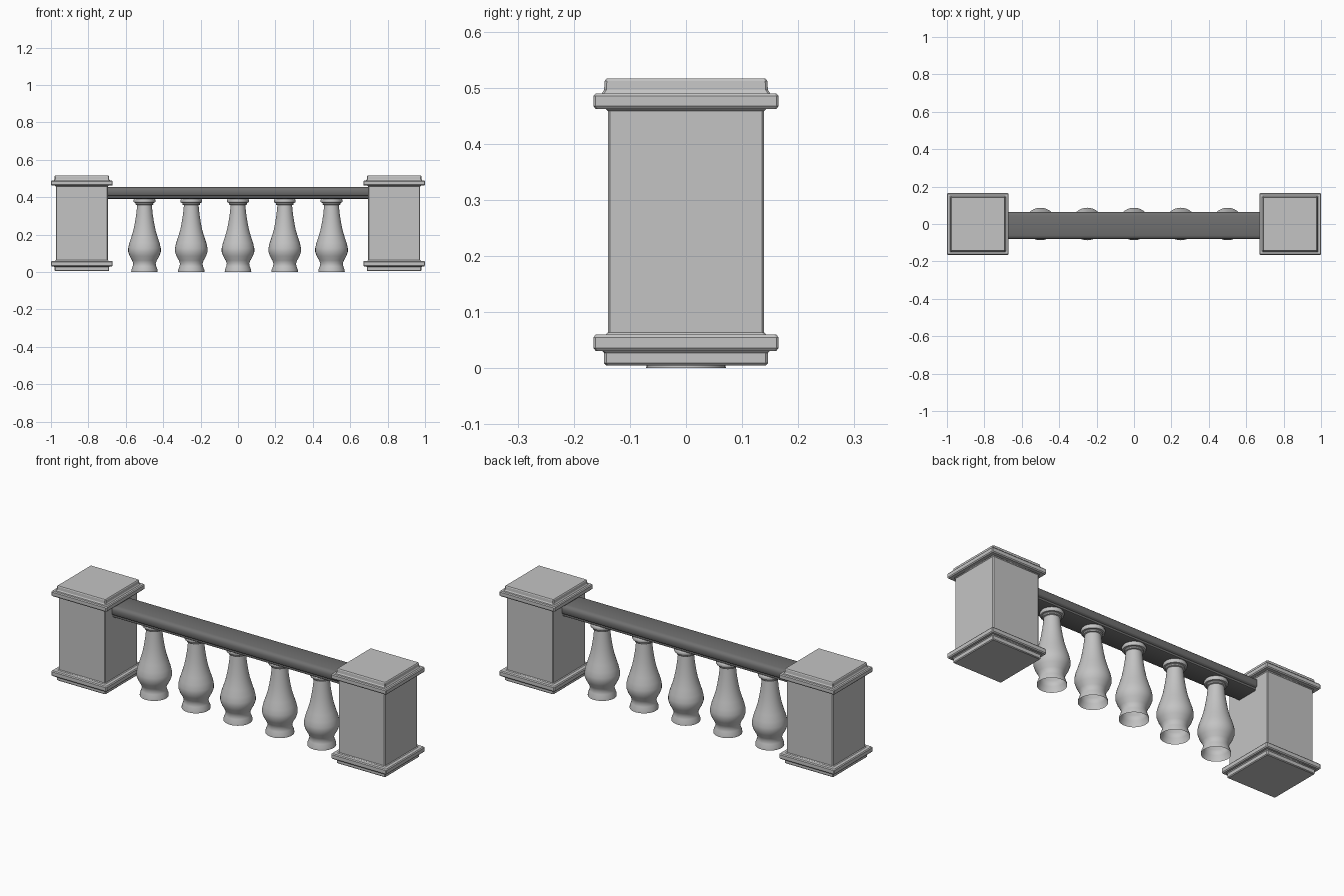
import bpy, bmesh, math

cube = bpy.data.objects.get("Cube")
if cube:
    bpy.data.objects.remove(cube, do_unlink=True)


def material(name, value):
    m = bpy.data.materials.new(name)
    m.use_nodes = True
    colour = (value, value, value, 1)
    m.diffuse_color = colour
    m.node_tree.nodes["Principled BSDF"].inputs["Base Color"].default_value = colour
    return m


stone = material("pale stone", 0.55)
dark_stone = material("dark stone", 0.16)


def loft(name, rings, mat, cap_start=True, cap_end=True, angle=40):
    """Skin a list of closed rings of points and cap the ends."""
    bm = bmesh.new()
    loops = [[bm.verts.new(p) for p in ring] for ring in rings]
    n = len(loops[0])
    for a, b in zip(loops, loops[1:]):
        for i in range(n):
            j = (i + 1) % n
            bm.faces.new((a[i], a[j], b[j], b[i]))
    if cap_start:
        bm.faces.new(loops[0][::-1])
    if cap_end:
        bm.faces.new(loops[-1])
    bmesh.ops.recalc_face_normals(bm, faces=bm.faces)
    mesh = bpy.data.meshes.new(name)
    bm.to_mesh(mesh)
    bm.free()
    mesh.materials.append(mat)
    ob = bpy.data.objects.new(name, mesh)
    bpy.context.collection.objects.link(ob)
    bpy.ops.object.select_all(action='DESELECT')
    ob.select_set(True)
    bpy.context.view_layer.objects.active = ob
    bpy.ops.object.shade_smooth_by_angle(angle=math.radians(angle))
    return ob


def square(h, z, c=0.004):
    """Square ring with slightly chamfered corners."""
    k = h - c
    return [(h, -k, z), (h, k, z), (k, h, z), (-k, h, z),
            (-h, k, z), (-h, -k, z), (-k, -h, z), (k, -h, z)]


# Pillars: half width and height up the moulded section
pillar_profile = [
    (0.142, 0.005), (0.146, 0.009), (0.146, 0.027), (0.150, 0.031),
    (0.161, 0.031), (0.165, 0.036), (0.165, 0.055), (0.161, 0.060),
    (0.143, 0.060), (0.139, 0.064), (0.139, 0.458), (0.143, 0.462),
    (0.161, 0.462), (0.165, 0.467), (0.165, 0.485), (0.161, 0.490),
    (0.150, 0.490), (0.146, 0.496), (0.145, 0.512), (0.142, 0.516)]
for side, x in (("right", -0.835), ("left", 0.835)):
    pillar = loft(side + "_pillar", [square(h, z) for h, z in pillar_profile],
                  stone, angle=30)
    pillar.location.x = x

# Balusters: smooth turned vases, open underneath
body_profile = [
    (0.071, 0.0), (0.070, 0.012), (0.063, 0.030), (0.060, 0.045),
    (0.066, 0.062), (0.079, 0.085), (0.087, 0.108), (0.087, 0.128),
    (0.081, 0.155), (0.070, 0.188), (0.059, 0.225), (0.051, 0.265),
    (0.044, 0.310), (0.039, 0.358)]
collar_profile = [
    (0.039, 0.358), (0.046, 0.360), (0.048, 0.365), (0.046, 0.370),
    (0.055, 0.371), (0.058, 0.376), (0.058, 0.386), (0.055, 0.391),
    (0.050, 0.396)]


def circle(r, z, n=32):
    return [(r * math.cos(math.tau * i / n), r * math.sin(math.tau * i / n), z)
            for i in range(n)]


for i in range(5):
    baluster = loft(f"baluster_{i + 1}",
                    [circle(r, z) for r, z in body_profile + collar_profile[1:]],
                    stone, cap_start=False)
    baluster.location.x = (i - 2) * 0.25

# Handrail: stepped underside and rounded top, run between the pillars
half_section = [(0.058, 0.392), (0.062, 0.395), (0.062, 0.406), (0.070, 0.410),
                (0.073, 0.414), (0.073, 0.436), (0.070, 0.446), (0.063, 0.452),
                (0.052, 0.455)]
section = half_section + [(-y, z) for y, z in reversed(half_section)]
loft("handrail", [[(x, y - 0.008, z) for y, z in section] for x in (-0.71, 0.71)],
     dark_stone)
